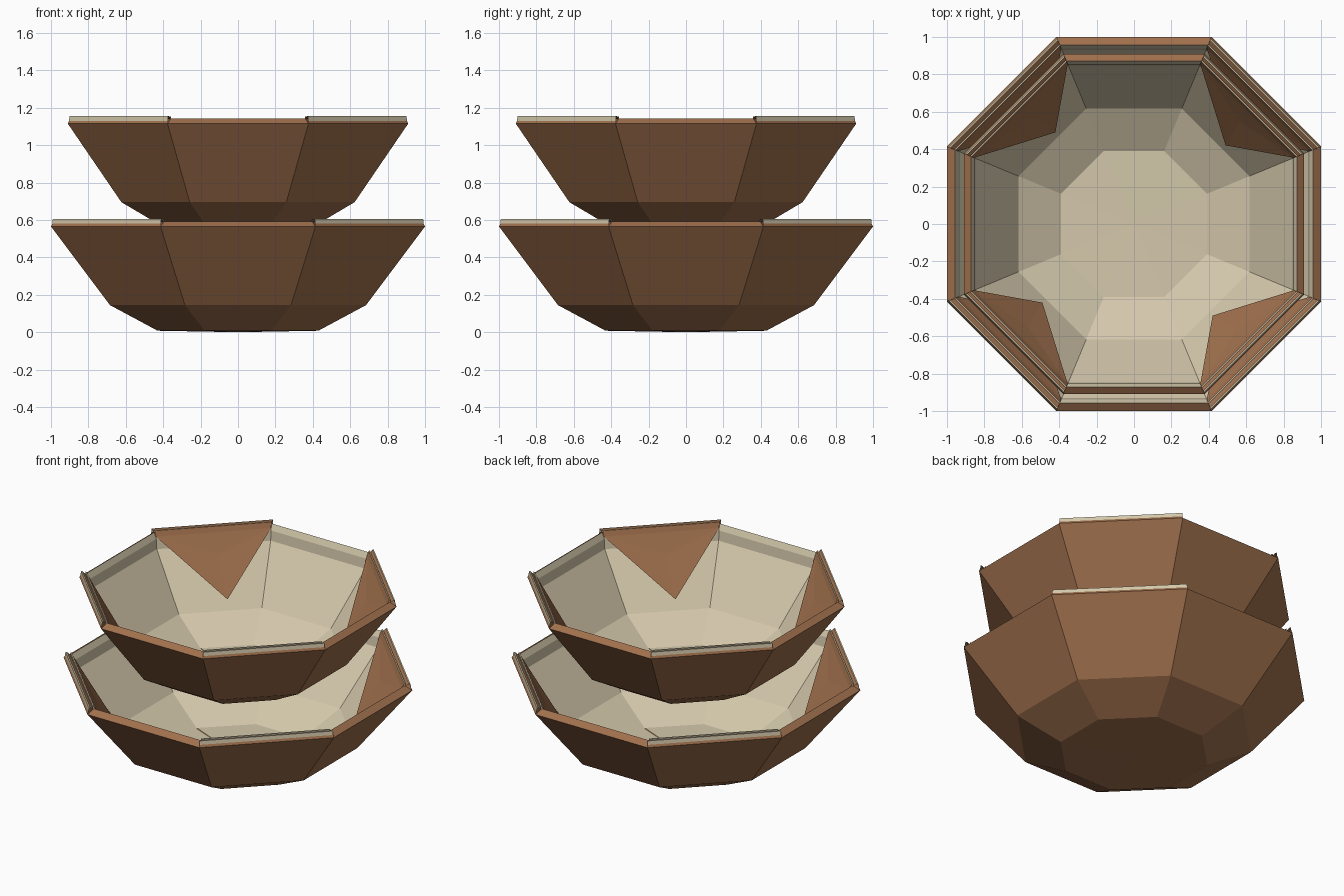
import bpy
import math
from mathutils import Vector

if "Cube" in bpy.data.objects:
    bpy.data.objects.remove(bpy.data.objects["Cube"])


def material(name, rgb):
    m = bpy.data.materials.new(name)
    m.diffuse_color = (*rgb, 1)
    m.use_nodes = True
    m.node_tree.nodes["Principled BSDF"].inputs["Base Color"].default_value = m.diffuse_color
    return m


BROWN, CREAM = 0, 1
MATS = [material("brown_paper", (0.35, 0.162, 0.074)),
        material("cream_paper", (0.66, 0.58, 0.41))]
T = math.tan(math.pi / 8)

# Profiles: (distance of side from axis, height, colour of strip ending here)
OUTER = [(0.43, 0.008, BROWN), (0.685, 0.145, BROWN), (1.0, 0.565, BROWN)]
STRAIGHT_RIM = [(0.957, 0.593, BROWN), (0.937, 0.555, CREAM)]
FOLDED_RIM = [(0.993, 0.58, BROWN), (0.99, 0.605, CREAM), (0.982, 0.605, CREAM),
              (0.962, 0.590, BROWN), (0.962, 0.604, CREAM), (0.954, 0.604, CREAM),
              (0.94, 0.57, BROWN)]
INNER = [(0.93, 0.49, CREAM), (0.678, 0.152, CREAM), (0.428, 0.018, CREAM)]


class Part:
    """Collects faces and turns them into one flat shaded object."""

    def __init__(self, name):
        self.name, self.verts, self.faces, self.cols = name, [], [], []

    def face(self, pts, col):
        n = len(self.verts)
        self.verts += pts
        self.faces.append(list(range(n, n + len(pts))))
        self.cols.append(col)

    def build(self, scale, lift):
        me = bpy.data.meshes.new(self.name)
        me.from_pydata([(v.x * scale, v.y * scale, v.z + lift)
                        for v in self.verts], [], self.faces)
        for m in MATS:
            me.materials.append(m)
        for p, c in zip(me.polygons, self.cols):
            p.material_index = c
        ob = bpy.data.objects.new(self.name, me)
        bpy.context.collection.objects.link(ob)


def at(side, d, t, z):
    """Point on one of eight sides: outward, sideways and up."""
    a = side * math.pi / 4
    return Vector((d * math.cos(a) - t * math.sin(a),
                   d * math.sin(a) + t * math.cos(a), z))


def make_bowl(name, scale, lift):
    walls, floor, flaps = Part(name + "_walls"), Part(name + "_floor"), Part(name + "_flaps")
    for s in range(8):
        # Outer wall, rim and inner wall of this side
        prof = OUTER + (FOLDED_RIM if s % 2 else STRAIGHT_RIM) + INNER
        for (d0, z0, _), (d1, z1, col) in zip(prof, prof[1:]):
            walls.face([at(s, d0, -d0 * T, z0), at(s, d0, d0 * T, z0),
                        at(s, d1, d1 * T, z1), at(s, d1, -d1 * T, z1)], col)
        # Underside and slightly overlapping pleats of the floor
        d = 0.43
        floor.face([at(s, 0, 0, 0), at(s, d, d * T, 0.008),
                    at(s, d, -d * T, 0.008)], BROWN)
        d = 0.428
        floor.face([at(s, 0, 0, 0.014), at(s, d, -d * T, 0.018),
                    at(s, d, d * T, 0.022)], CREAM)
        # Triangular flap folded over each diagonal side
        if s % 2:
            d = 0.94
            a, b = at(s, d, -d * T, 0.57), at(s, d, d * T, 0.57)
            tip, mid = at(s, 0.707, -0.054, 0.215), at(s, 0.868, -0.015, 0.45)
            for tri in ((a, b, mid), (b, tip, mid), (tip, a, mid)):
                flaps.face(list(tri), BROWN)
    for part in (walls, floor, flaps):
        part.build(scale, lift)


make_bowl("lower_bowl", 1.0, 0.0)
make_bowl("upper_bowl", 0.91, 0.55)
